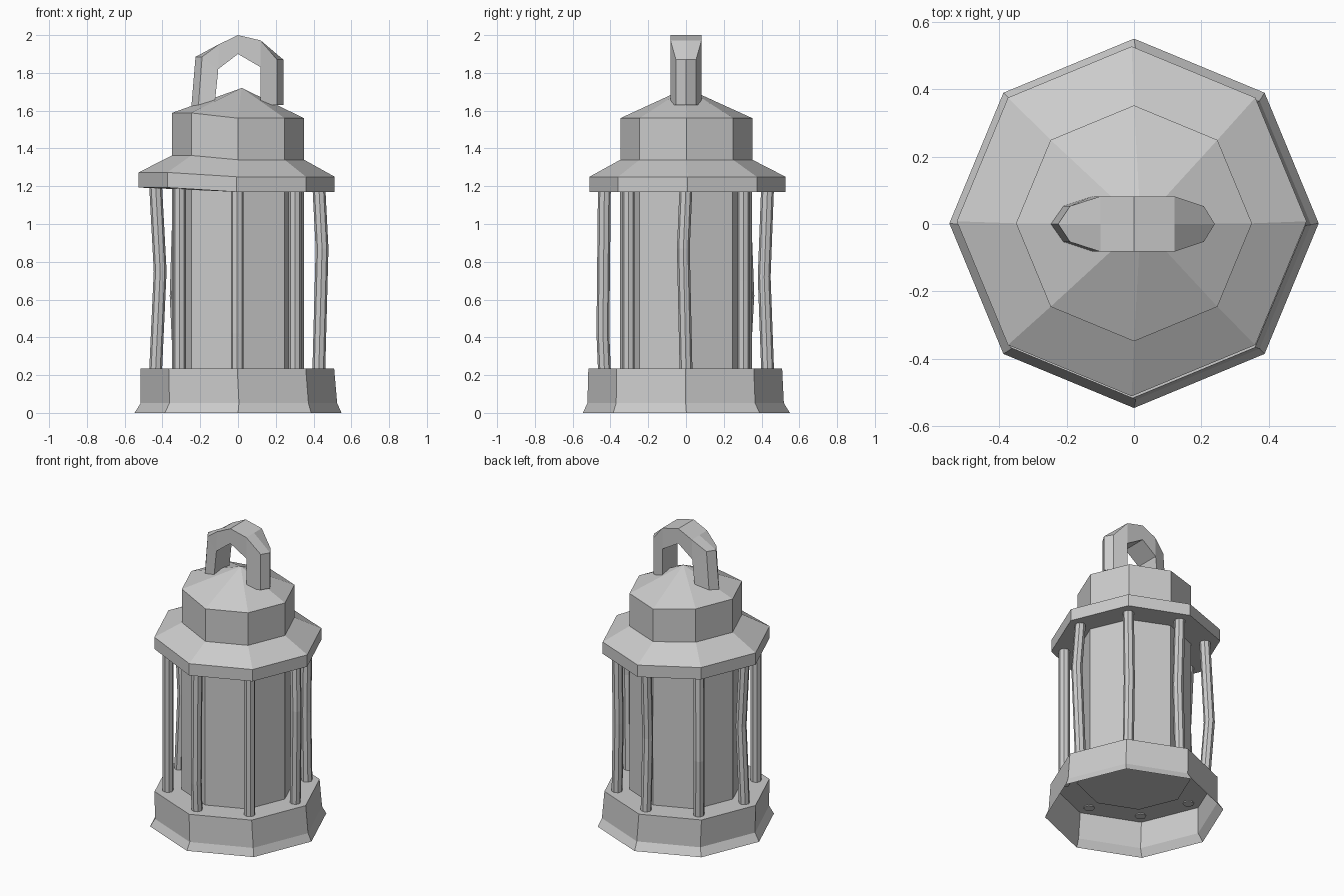
import bpy, bmesh, math

if "Cube" in bpy.data.objects:
    bpy.data.objects.remove(bpy.data.objects["Cube"])


def finish(bm, name):
    bmesh.ops.remove_doubles(bm, verts=bm.verts, dist=0.0005)
    bmesh.ops.recalc_face_normals(bm, faces=bm.faces)
    me = bpy.data.meshes.new(name)
    bm.to_mesh(me)
    bm.free()
    ob = bpy.data.objects.new(name, me)
    bpy.context.collection.objects.link(ob)
    return ob


def loft(name, rings, cap_start=True, cap_end=True):
    """Skin a list of equally sized point loops."""
    bm = bmesh.new()
    loops = [[bm.verts.new(p) for p in r] for r in rings]
    n = len(loops[0])
    for a, b in zip(loops, loops[1:]):
        for i in range(n):
            j = (i + 1) % n
            bm.faces.new((a[i], a[j], b[j], b[i]))
    if cap_start:
        bm.faces.new(loops[0][::-1])
    if cap_end:
        bm.faces.new(loops[-1])
    return finish(bm, name)


def octagon(r, z, cx=0.0, cy=0.0, lift=0.0):
    """Octagon with corners on the axes; lift raises the left side."""
    pts = []
    for i in range(8):
        a = i * math.pi / 4
        x, y = cx + r * math.cos(a), cy + r * math.sin(a)
        pts.append((x, y, z + (lift if x < -0.1 else 0)))
    return pts


# Base: flared skirt, open underneath
loft("base", [octagon(0.548, 0, 0, 0.002),
              octagon(0.52, 0.052, 0.005, -0.002),
              octagon(0.513, 0.235, -0.004, -0.004)], cap_start=False)

# Lamp body inside the bars
loft("lamp_body", [octagon(0.35, 0.228), octagon(0.35, 1.19)])

# Roof: overhanging eave, upper drum and pointed top
L = 0.023
roof = [octagon(0.519, 1.17, -0.007, 0.008, L),
        octagon(0.519, 1.25, -0.007, 0.008, L),
        octagon(0.35, 1.34, 0, 0.002, L),
        octagon(0.35, 1.56, 0, 0.002, L + 0.005),
        [(0.02, 0, 1.72)] * 8]
bm = bmesh.new()
loops = [[bm.verts.new(p) for p in r] for r in roof[:-1]]
apex = bm.verts.new(roof[-1][0])
for a, b in zip(loops, loops[1:]):
    for i in range(8):
        j = (i + 1) % 8
        bm.faces.new((a[i], a[j], b[j], b[i]))
for i in range(8):
    bm.faces.new((loops[-1][i], loops[-1][(i + 1) % 8], apex))
bm.faces.new(loops[0][::-1])
finish(bm, "roof")

# Eight slightly crooked bars: (bend height, x bend, y bend)
bends = [(0.87, 0.017, -0.014), (0.7, -0.008, 0.0), (0.72, 0.0, -0.018),
         (0.62, -0.018, 0.022), (0.75, 0.024, 0.0), (0.7, 0.0, 0.0),
         (0.42, 0.0, -0.008), (0.7, 0.0, 0.0)]
for k, (h, bx, by) in enumerate(bends):
    a = k * math.pi / 4
    cx, cy = 0.432 * math.cos(a) - 0.004, 0.432 * math.sin(a)
    path = [(0, 0, 0.228), (bx, by, h), (0, 0, 1.2)]
    loft(f"bar_{k + 1}", [octagon(0.034, z, cx + dx, cy + dy)
                          for dx, dy, z in path])


# Carrying handle: five-sided section swept over an arch
def section(inner, shoulder, tip):
    ix, iz = inner
    sx, sz, sw = shoulder
    return [(ix, -0.082, iz), (sx, -sw, sz), (tip[0], 0, tip[1]),
            (sx, sw, sz), (ix, 0.082, iz)]


loft("handle", [
    section((0.12, 1.63), (0.207, 1.63, 0.053), (0.24, 1.63)),
    section((0.12, 1.825), (0.207, 1.87, 0.053), (0.24, 1.87)),
    section((0.12, 1.83), (0.12, 1.972, 0.082), (0.12, 1.972)),
    section((0, 1.90), (0, 2.0, 0.082), (0, 2.0)),
    section((-0.105, 1.82), (-0.1, 1.952, 0.082), (-0.1, 1.952)),
    section((-0.105, 1.81), (-0.19, 1.885, 0.053), (-0.225, 1.885)),
    section((-0.125, 1.62), (-0.21, 1.62, 0.053), (-0.247, 1.62)),
])
